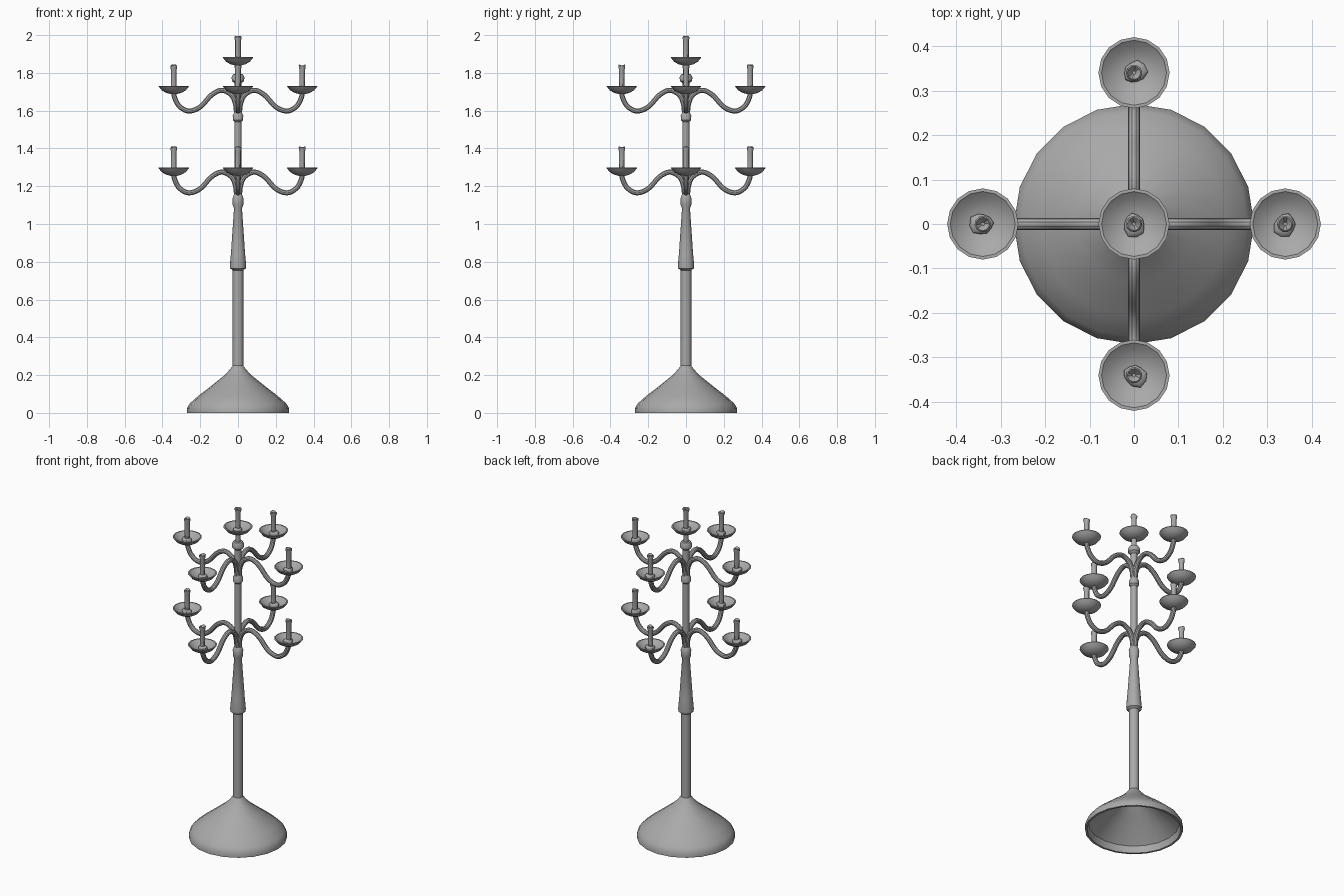
import bpy, math, random
from mathutils import Vector

random.seed(4)
cube = bpy.data.objects.get("Cube")
if cube:
    bpy.data.objects.remove(cube, do_unlink=True)

# One grey metal for everything
grey = bpy.data.materials.new("grey_metal")
grey.use_nodes = True
grey.diffuse_color = (0.4, 0.4, 0.4, 1)
grey.node_tree.nodes["Principled BSDF"].inputs["Base Color"].default_value = (0.4, 0.4, 0.4, 1)
parts = []


def add(name, mesh, loc=(0, 0, 0), turn=0.0):
    ob = bpy.data.objects.new(name, mesh)
    bpy.context.collection.objects.link(ob)
    ob.location = loc
    ob.rotation_euler.z = turn
    parts.append(ob)
    return ob


def skin(name, rings, caps=False):
    """Join equal rings of points with quads."""
    n = len(rings[0])
    verts = [p for ring in rings for p in ring]
    faces = [(r * n + i, r * n + (i + 1) % n, (r + 1) * n + (i + 1) % n, (r + 1) * n + i)
             for r in range(len(rings) - 1) for i in range(n)]
    if caps:
        faces += [tuple(range(n))[::-1], tuple(range(len(verts) - n, len(verts)))]
    mesh = bpy.data.meshes.new(name)
    mesh.from_pydata(verts, [], faces)
    mesh.materials.append(grey)
    return mesh


def lathe(name, profile, sides, caps=True, wobble=None):
    rings = []
    for r, z in profile:
        ring = []
        for i in range(sides):
            a = 2 * math.pi * i / sides
            k = wobble[i] if wobble else 1
            ring.append((r * k * math.cos(a), r * k * math.sin(a), z))
        rings.append(ring)
    return skin(name, rings, caps)


def tube(name, points, radius, sides=10, steps=5):
    """Smooth round tube through points lying in the XZ plane."""
    pts = [Vector((x, 0, z)) for x, z in points]
    pts = [2 * pts[0] - pts[1]] + pts + [2 * pts[-1] - pts[-2]]
    path = []
    for p, q, r, s in zip(pts, pts[1:], pts[2:], pts[3:]):
        for j in range(steps):
            t = j / steps
            path.append(0.5 * (2 * q + (r - p) * t + (2 * p - 5 * q + 4 * r - s) * t ** 2
                               + (3 * q - p - 3 * r + s) * t ** 3))
    path.append(pts[-2])
    rings = []
    for i, c in enumerate(path):
        d = (path[min(i + 1, len(path) - 1)] - path[max(i - 1, 0)]).normalized()
        side = Vector((0, 1, 0))
        up = d.cross(side)
        rings.append([c + radius * (math.cos(a) * side + math.sin(a) * up)
                      for a in (2 * math.pi * k / sides for k in range(sides))])
    return skin(name, rings, True)


# Hollow bell-shaped foot
add("foot", lathe("foot", [
    (0.03, 0.225), (0.06, 0.195), (0.12, 0.15), (0.2, 0.085), (0.25, 0.04), (0.258, 0),
    (0.27, 0), (0.27, 0.025), (0.255, 0.05), (0.21, 0.09), (0.13, 0.152),
    (0.07, 0.2), (0.043, 0.23), (0.028, 0.25)], 20, caps=False))

# Turned stem with collars
add("stem", lathe("stem", [
    (0.028, 0.22), (0.028, 0.755), (0.042, 0.765), (0.043, 0.78), (0.037, 0.85),
    (0.021, 1.085), (0.028, 1.1), (0.029, 1.135), (0.022, 1.155), (0.018, 1.16),
    (0.018, 1.54), (0.027, 1.55), (0.028, 1.575), (0.02, 1.59), (0.018, 1.6),
    (0.018, 1.745), (0.032, 1.757), (0.034, 1.775), (0.026, 1.792),
    (0.015, 1.795), (0.015, 1.85)], 20))

# Shared meshes, with the dish rim at local zero height
arm_mesh = tube("arm", [
    (0.008, -0.14), (0.014, -0.09), (0.035, -0.045), (0.085, -0.02), (0.14, -0.045),
    (0.2, -0.108), (0.26, -0.13), (0.31, -0.105), (0.335, -0.06), (0.34, -0.03)], 0.014)
dish_mesh = lathe("drip_dish", [
    (0.014, -0.041), (0.04, -0.034), (0.064, -0.02), (0.08, 0), (0.08, 0.003),
    (0.073, 0.003), (0.055, -0.012), (0.03, -0.022), (0.01, -0.025)], 16)
wobble = [random.uniform(0.75, 1.2) for _ in range(10)]
pool_mesh = lathe("wax_pool", [
    (0.027, -0.024), (0.027, -0.012), (0.022, -0.006), (0.014, -0.003)], 10, wobble=wobble)
candle_mesh = lathe("candle", [
    (0.015, -0.024), (0.015, 0.09), (0.018, 0.1), (0.0185, 0.113), (0.015, 0.117),
    (0.011, 0.113), (0.004, 0.1)], 10)
# Uneven melted rim
for v in candle_mesh.vertices:
    if v.co.z > 0.112:
        v.co.z -= 0.006 * (0.5 - 0.5 * math.cos(2 * math.atan2(v.co.y, v.co.x)))


def candle_set(name, x, y, z, turn):
    add(name + "_dish", dish_mesh, (x, y, z))
    add(name + "_wax_pool", pool_mesh, (x, y, z), turn)
    add(name + "_candle", candle_mesh, (x, y, z), turn)


# Two tiers of four arms
for tier, z in (("lower", 1.295), ("upper", 1.728)):
    for k, side in enumerate(("left", "back", "right", "front")):
        a = k * math.pi / 2
        name = tier + "_" + side
        add(name + "_arm", arm_mesh, (0, 0, z), a)
        candle_set(name, 0.34 * math.cos(a), 0.34 * math.sin(a), z, a + k)

# Central candle on top
candle_set("top", 0, 0, 1.88, 0.5)

# Smooth shading with crisp edges
bpy.ops.object.select_all(action='DESELECT')
for ob in parts:
    ob.select_set(True)
bpy.context.view_layer.objects.active = parts[0]
bpy.ops.object.shade_smooth_by_angle(angle=math.radians(35))
